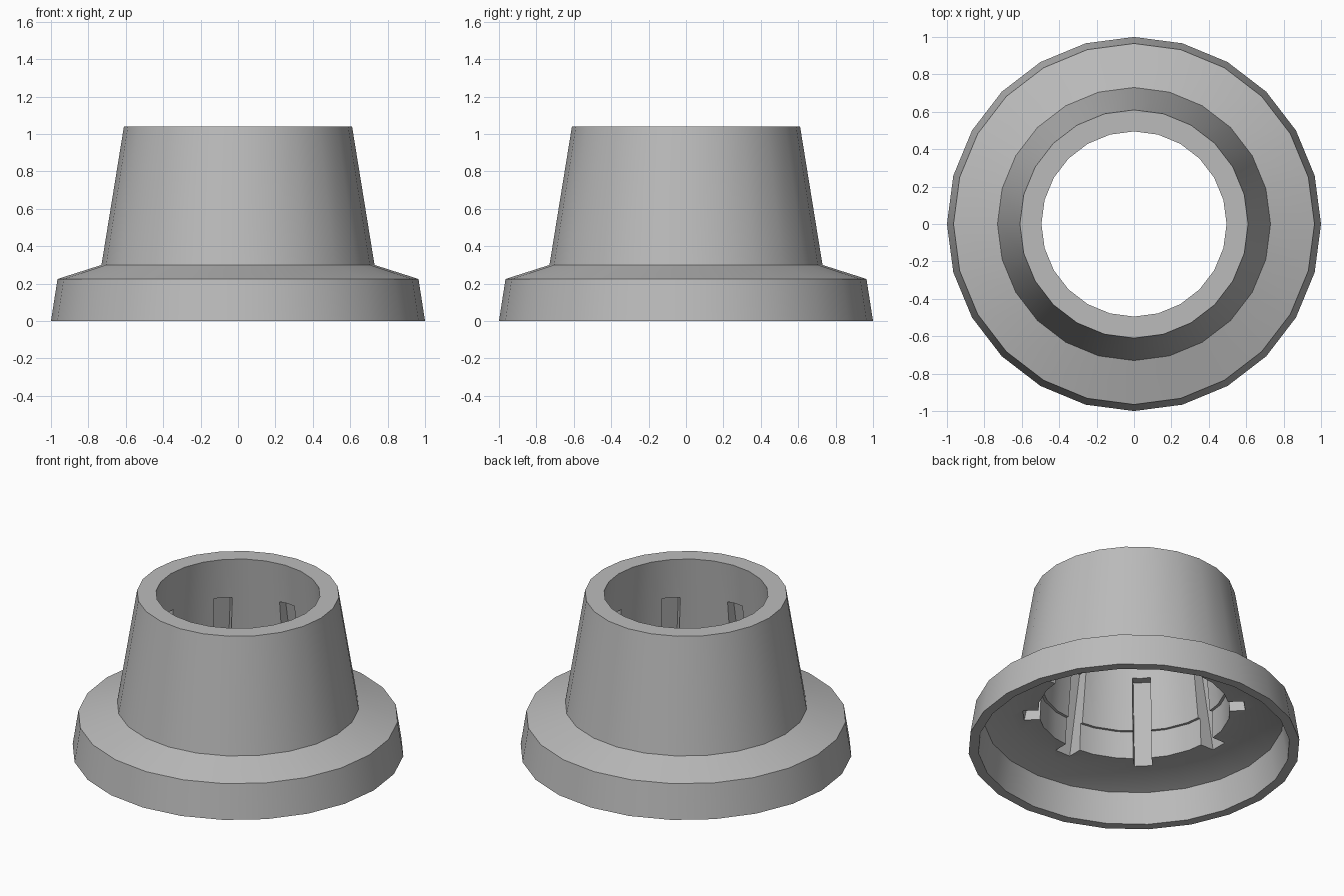
import bpy, bmesh, math
from mathutils import Matrix, Vector

cube = bpy.data.objects.get("Cube")
if cube:
    bpy.data.objects.remove(cube, do_unlink=True)

SIDES = 24
SLOTS = 8
SLOT_WIDTH = 0.11

grey = bpy.data.materials.new("plain grey")
grey.use_nodes = True
colour = (0.5, 0.5, 0.5, 1)
grey.diffuse_color = colour
grey.node_tree.nodes["Principled BSDF"].inputs["Base Color"].default_value = colour


def finish(name, bm):
    bmesh.ops.recalc_face_normals(bm, faces=bm.faces)
    mesh = bpy.data.meshes.new(name)
    bm.to_mesh(mesh)
    bm.free()
    mesh.materials.append(grey)
    obj = bpy.data.objects.new(name, mesh)
    bpy.context.collection.objects.link(obj)
    return obj


def lathe(name, profile):
    """Turn a closed (radius, height) outline around z."""
    bm = bmesh.new()
    rings = []
    for i in range(SIDES):
        a = math.tau * i / SIDES
        rings.append([bm.verts.new((r * math.cos(a), r * math.sin(a), z)) for r, z in profile])
    n = len(profile)
    for i in range(SIDES):
        here, there = rings[i], rings[(i + 1) % SIDES]
        for j in range(n):
            k = (j + 1) % n
            bm.faces.new((here[j], there[j], there[k], here[k]))
    return finish(name, bm)


def slot_cutters(name, outline):
    """Extrude a (radius, height) outline sideways, repeated around z."""
    bm = bmesh.new()
    for i in range(SLOTS):
        turn = Matrix.Rotation(math.tau * i / SLOTS, 3, "Z")
        verts = [bm.verts.new(turn @ Vector((r, -SLOT_WIDTH / 2, z))) for r, z in outline]
        face = bm.faces.new(verts)
        ext = bmesh.ops.extrude_face_region(bm, geom=[face])
        moved = [v for v in ext["geom"] if isinstance(v, bmesh.types.BMVert)]
        bmesh.ops.translate(bm, verts=moved, vec=turn @ Vector((0, SLOT_WIDTH, 0)))
    return finish(name, bm)


# Hollow tapered collar with a skirted flange
collar = lathe("flanged_collar", [
    (1.0, 0), (0.965, 0.225), (0.73, 0.30), (0.61, 1.04),   # outside
    (0.495, 1.04), (0.557, 0.43), (0.574, 0.43), (0.58, 0.25),  # bore with step
    (0.74, 0.25), (0.905, 0.2), (0.94, 0),                  # underside and skirt
])

# Slots cut into the bore from below
cutter = slot_cutters("slot_cutter", [(0.4, 0.1), (0.695, 0.1), (0.575, 0.775), (0.4, 0.775)])
cutter.hide_render = True

cut = collar.modifiers.new("slots", "BOOLEAN")
cut.operation = "DIFFERENCE"
cut.solver = "EXACT"
cut.object = cutter

bpy.ops.object.select_all(action="DESELECT")
collar.select_set(True)
bpy.context.view_layer.objects.active = collar
bpy.ops.object.modifier_apply(modifier=cut.name)
bpy.data.objects.remove(cutter, do_unlink=True)

# Smooth round walls, crisp corners
bpy.ops.object.shade_smooth_by_angle(angle=math.radians(30))
